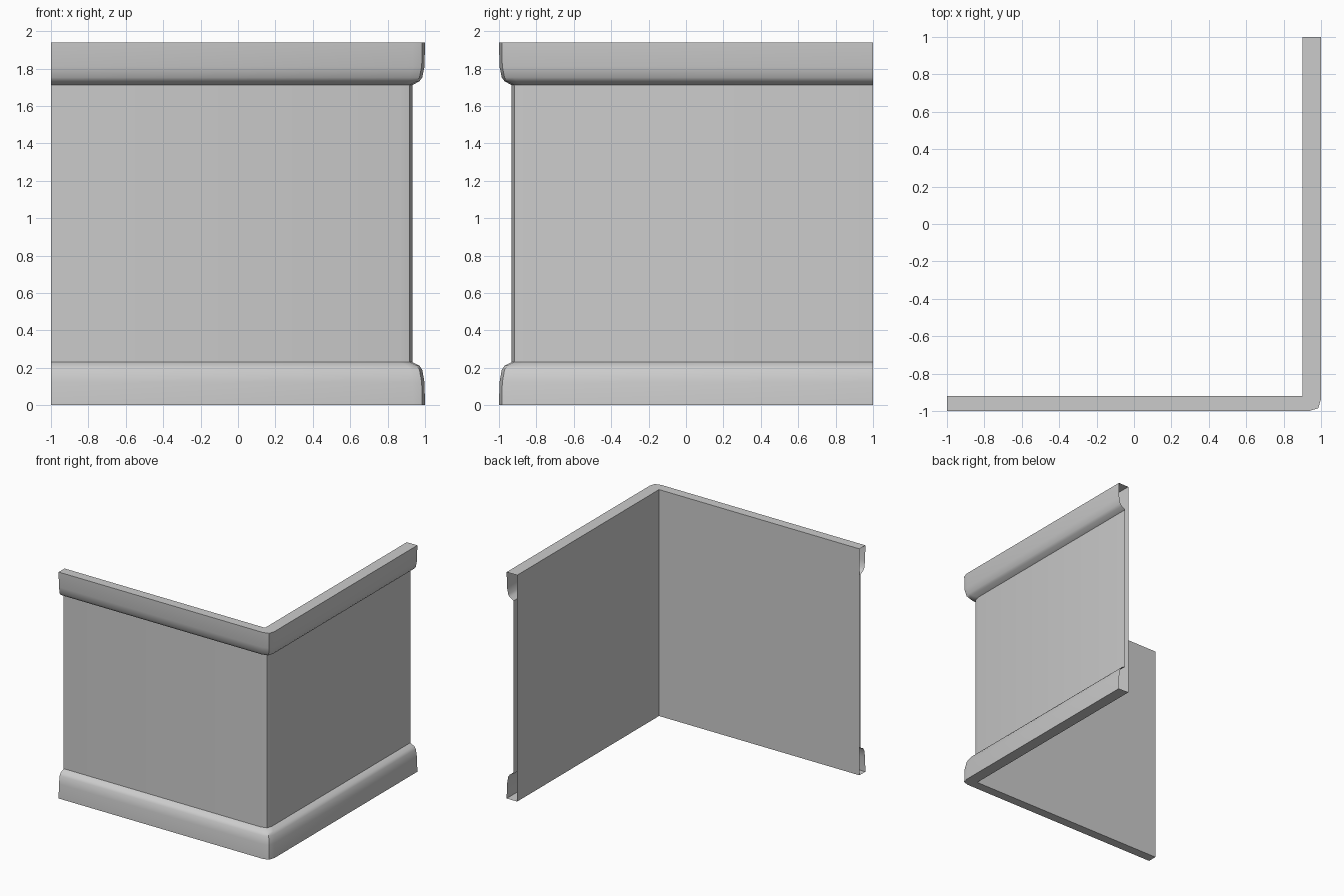
import bpy, bmesh, math

if "Cube" in bpy.data.objects:
    bpy.data.objects.remove(bpy.data.objects["Cube"])

# Outer moulding profile, bottom to top: (distance out from centre, height)
base = [(1, 0), (0.997, 0.123), (0.985, 0.19), (0.97, 0.212), (0.933, 0.23)]
cornice = [(0.933, 1.712), (0.97, 1.732), (0.985, 1.752), (0.997, 1.81), (1, 1.94)]
HEIGHT = 1.94
INNER_X, INNER_Y = 0.9, -0.92


def outer_path(d, z):
    """Path along the front wall, round the softened corner, along the right wall."""
    return [(-1, -d, z), (d - 0.065, -d, z), (d - 0.015, 0.015 - d, z),
            (d, 0.065 - d, z), (d, 1, z)]


def inner_path(z):
    """Square inside corner, repeated points are welded later."""
    c = (INNER_X, INNER_Y, z)
    return [(-1, INNER_Y, z), c, c, c, (INNER_X, 1, z)]


# Hollow wall corner: closed profile swept round the corner, open at both ends
bm = bmesh.new()
paths = [outer_path(d, z) for d, z in base + cornice]
paths += [inner_path(HEIGHT), inner_path(0)]
rows = [[bm.verts.new(p) for p in path] for path in paths]
for i, low in enumerate(rows):
    high = rows[(i + 1) % len(rows)]
    for j in range(len(low) - 1):
        bm.faces.new((low[j], low[j + 1], high[j + 1], high[j]))
bmesh.ops.remove_doubles(bm, verts=bm.verts, dist=1e-5)
bmesh.ops.dissolve_degenerate(bm, edges=bm.edges, dist=1e-5)

mesh = bpy.data.meshes.new("corner_wall")
bm.to_mesh(mesh)
bm.free()
wall = bpy.data.objects.new("corner_wall", mesh)
bpy.context.collection.objects.link(wall)
bpy.context.view_layer.objects.active = wall
wall.select_set(True)
bpy.ops.object.shade_smooth_by_angle(angle=math.radians(30))
